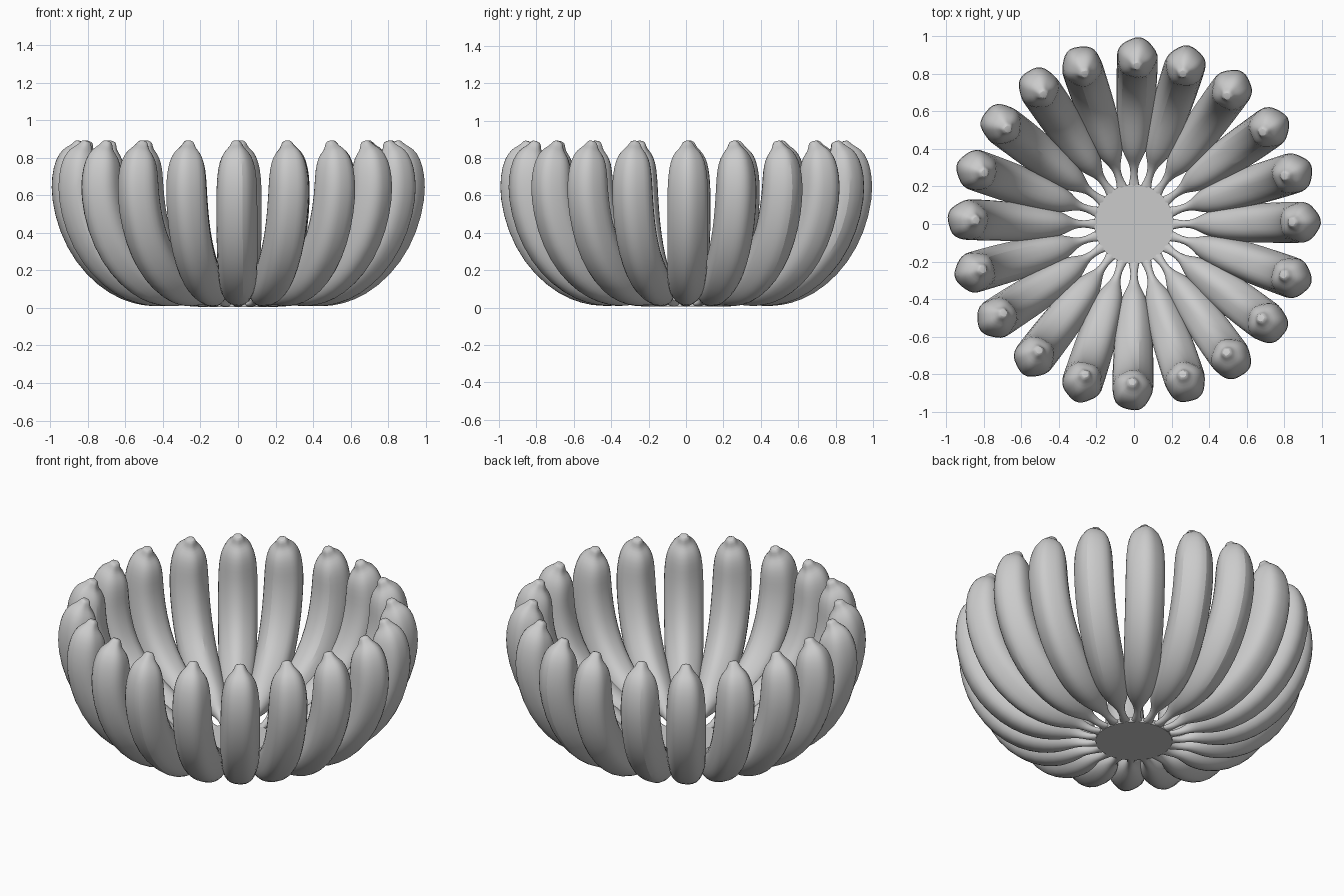
import bpy, bmesh, math, random
from mathutils import Vector

if "Cube" in bpy.data.objects:
    bpy.data.objects.remove(bpy.data.objects["Cube"])

random.seed(4)
SIDES = 15

# banana spine: distance from centre, height, half width, half thickness
SPINE = [
    (0.185, 0.020, 0.036, 0.014), (0.220, 0.021, 0.026, 0.016),
    (0.26, 0.028, 0.018, 0.020), (0.31, 0.042, 0.022, 0.026),
    (0.35, 0.056, 0.042, 0.046), (0.395, 0.076, 0.067, 0.073),
    (0.47, 0.099, 0.089, 0.096), (0.57, 0.137, 0.101, 0.111),
    (0.675, 0.203, 0.107, 0.115), (0.775, 0.307, 0.110, 0.115),
    (0.848, 0.445, 0.111, 0.115), (0.884, 0.60, 0.111, 0.115),
    (0.884, 0.70, 0.107, 0.111), (0.876, 0.78, 0.094, 0.098),
    (0.866, 0.828, 0.069, 0.072), (0.855, 0.850, 0.041, 0.042),
    (0.846, 0.874, 0.031, 0.031), (0.840, 0.890, 0.021, 0.021),
]
# small sideways lean of each banana's head, in degrees
LEAN = [.6, -.4, -.5, 0, 0, -1, .2, -1, -.9, -.8,
        -1.3, -1.2, -1.6, -.9, 0, -.6, 0, -.2, -.5, -.8]


def smooth_object(name, bm, subsurf=0):
    bmesh.ops.recalc_face_normals(bm, faces=bm.faces)
    me = bpy.data.meshes.new(name)
    bm.to_mesh(me)
    bm.free()
    ob = bpy.data.objects.new(name, me)
    bpy.context.collection.objects.link(ob)
    bpy.context.view_layer.objects.active = ob
    ob.select_set(True)
    bpy.ops.object.shade_smooth_by_angle(angle=math.radians(45))
    ob.select_set(False)
    if subsurf:
        mod = ob.modifiers.new("smooth", 'SUBSURF')
        mod.levels = mod.render_levels = subsurf
    return ob


def banana(i):
    bm = bmesh.new()
    roll = random.uniform(0, 2 * math.pi)
    rings = []
    for k, (r, z, hw, ht) in enumerate(SPINE):
        a, b = SPINE[max(k - 1, 0)], SPINE[min(k + 1, len(SPINE) - 1)]
        t = Vector((b[0] - a[0], b[1] - a[1])).normalized()
        body = min(1, max(0, (k - 4) / 4))
        ang = math.radians(18 * i + LEAN[i] * min(1, max(0, (r - 0.3) / 0.5)))
        out = Vector((math.cos(ang), math.sin(ang), 0))
        side = Vector((-out.y, out.x, 0))
        normal = out * -t.y + Vector((0, 0, t.x))
        centre = out * r + Vector((0, 0, z))
        ring = []
        for s in range(SIDES):
            f = 2 * math.pi * s / SIDES
            # rounded five-sided section
            m = 1.01 + 0.06 * body * math.cos(5 * f + roll)
            p = centre + side * (hw * m * math.cos(f)) + normal * (ht * m * math.sin(f))
            p.z = max(p.z, 0.002)
            ring.append(bm.verts.new(p))
        rings.append(ring)
    for p, q in zip(rings, rings[1:]):
        for s in range(SIDES):
            n = (s + 1) % SIDES
            bm.faces.new((p[s], p[n], q[n], q[s]))
    bm.faces.new(rings[0])
    bm.faces.new(rings[-1])
    smooth_object(f"banana_{i + 1:02d}", bm, 1)


# ring of bananas
for i in range(20):
    banana(i)

# central disc joining the stems
bm = bmesh.new()
bmesh.ops.create_cone(bm, cap_ends=True, segments=60, radius1=0.212, radius2=0.212, depth=0.03)
bmesh.ops.translate(bm, verts=bm.verts, vec=(0, 0, 0.02))
smooth_object("centre_disc", bm)
